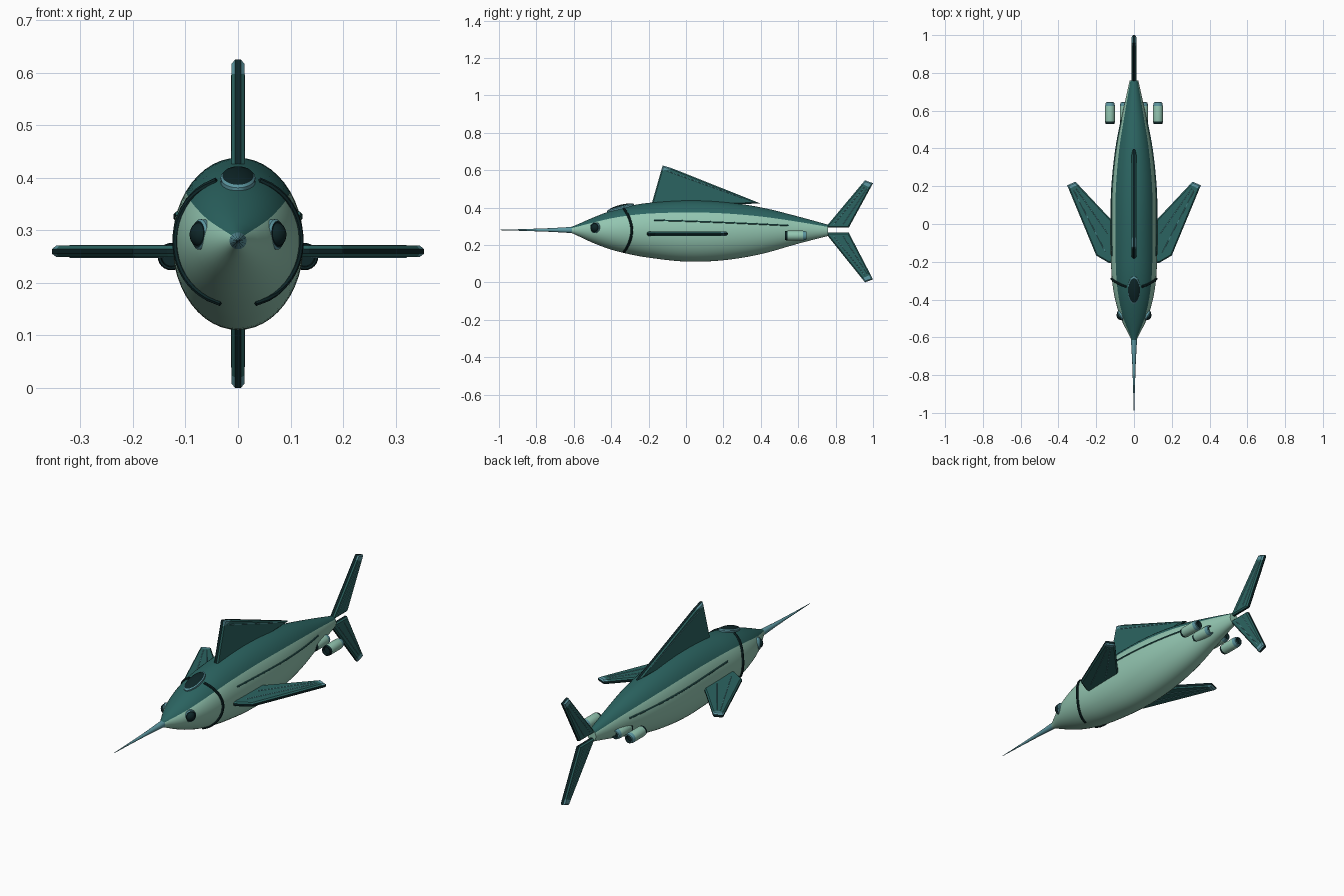
import bpy, bmesh, math
from mathutils import Matrix, Vector

if "Cube" in bpy.data.objects:
    bpy.data.objects.remove(bpy.data.objects["Cube"])


def srgb(h):
    c = [int(h[i:i + 2], 16) / 255 for i in (0, 2, 4)]
    return [x / 12.92 if x < .04045 else ((x + .055) / 1.055) ** 2.4 for x in c] + [1]


MATS = []
for n, h in (("pale_green", "93C6B1"), ("deep_teal", "2B6461"),
             ("steel_blue", "5D98A2"), ("near_black", "0E2628")):
    m = bpy.data.materials.new(n)
    m.diffuse_color = srgb(h)
    m.use_nodes = True
    m.node_tree.nodes["Principled BSDF"].inputs["Base Color"].default_value = m.diffuse_color
    MATS.append(m)
PALE, TEAL, STEEL, BLACK = range(4)


def finish(name, bm, smooth=True):
    bmesh.ops.recalc_face_normals(bm, faces=bm.faces)
    me = bpy.data.meshes.new(name)
    bm.to_mesh(me)
    bm.free()
    ob = bpy.data.objects.new(name, me)
    bpy.context.collection.objects.link(ob)
    for m in MATS:
        me.materials.append(m)
    if smooth:
        bpy.ops.object.select_all(action='DESELECT')
        bpy.context.view_layer.objects.active = ob
        ob.select_set(True)
        bpy.ops.object.shade_smooth_by_angle(angle=math.radians(35))
    return ob


def skin(bm, rings, mat):
    """Join rings of verts; mat(i, j) gives the colour of each face."""
    n = len(rings[0])
    for i in range(len(rings) - 1):
        for j in range(n):
            k = (j + 1) % n
            f = bm.faces.new((rings[i][j], rings[i][k], rings[i + 1][k], rings[i + 1][j]))
            f.material_index = mat(i, j)


def lathe(name, profile, mats, mtx, n=32):
    """Spin (height, radius) points about local z."""
    bm = bmesh.new()
    rings = [[bm.verts.new(mtx @ Vector((max(r, 1e-4) * math.cos(math.tau * j / n),
                                         max(r, 1e-4) * math.sin(math.tau * j / n), h)))
              for j in range(n)] for h, r in profile]
    skin(bm, rings, lambda i, j: mats[i])
    for ring, m in ((rings[0], mats[0]), (rings[-1], mats[-1])):
        bm.faces.new(ring).material_index = m
    return finish(name, bm)


def tube(name, pts, r, mat, n=8):
    bm = bmesh.new()
    rings = []
    for i, p in enumerate(pts):
        d = (pts[min(i + 1, len(pts) - 1)] - pts[max(i - 1, 0)]).normalized()
        a = d.cross(Vector((.9, .1, .3))).normalized()
        b = d.cross(a)
        rings.append([bm.verts.new(p + r * (a * math.cos(math.tau * j / n) + b * math.sin(math.tau * j / n)))
                      for j in range(n)])
    skin(bm, rings, lambda i, j: mat)
    for ring in (rings[0], rings[-1]):
        bm.faces.new(ring).material_index = mat
    return finish(name, bm)


# Hull stations: y, half width, top, bottom
HULL = [(-.615, .014, .296, .264), (-.6, .02, .301, .259), (-.5, .07, .345, .212),
        (-.4, .1, .383, .175), (-.3, .116, .409, .150), (-.2, .122, .425, .132),
        (0, .125, .438, .111), (.2, .12, .43, .118), (.4, .098, .401, .151),
        (.6, .058, .352, .207), (.76, .023, .308, .248)]


def hull(y):
    """Smoothly interpolated half width, top and bottom."""
    i = max(0, min(len(HULL) - 2, sum(s[0] <= y for s in HULL) - 1))
    a, b = HULL[i], HULL[i + 1]
    p, q = HULL[max(i - 1, 0)], HULL[min(i + 2, len(HULL) - 1)]
    h = b[0] - a[0]
    t = (y - a[0]) / h
    out = []
    for k in (1, 2, 3):
        m0 = (b[k] - p[k]) / (b[0] - p[0]) * h
        m1 = (q[k] - a[k]) / (q[0] - a[0]) * h
        out.append((2 * t**3 - 3 * t**2 + 1) * a[k] + (t**3 - 2 * t**2 + t) * m0
                   + (3 * t**2 - 2 * t**3) * b[k] + (t**3 - t**2) * m1)
    return out


def on_hull(y, z, side, lift=0):
    w, top, bot = hull(y)
    s = (z - (top + bot) / 2) / ((top - bot) / 2)
    return Vector((side * (w * math.sqrt(max(0, 1 - s * s)) + lift), y, z))


# Hull, dark along the back
bm = bmesh.new()
N = 48
rings = []
for y in [-.615, -.6] + [-.6 + 1.36 * i / 40 for i in range(1, 41)]:
    w, top, bot = hull(y)
    rings.append([bm.verts.new((w * math.cos(math.tau * j / N), y,
                                (top + bot) / 2 + (top - bot) / 2 * math.sin(math.tau * j / N)))
                  for j in range(N)])
skin(bm, rings, lambda i, j: TEAL if 5 <= j < 19 else PALE)
bm.faces.new(rings[0])
bm.faces.new(rings[-1])
finish("hull", bm)

# Pointed bill
ALONG_Y = Matrix.Rotation(-math.pi / 2, 4, 'X')
lathe("bill", [(-1, .001), (-.86, .005), (-.72, .010), (-.6, .017)], [STEEL] * 3,
      Matrix.Translation((0, 0, .28)) @ ALONG_Y, 16)


def fin(name, pts, to3d, axis, cut, out, rays, t=.012):
    """Bevelled plate with dark rim, steel tip beyond the cut, and thin rays."""
    bm = bmesh.new()
    axis = Vector(axis)
    f = bm.faces.new([bm.verts.new(to3d(*p) - axis * t) for p in pts])
    r = bmesh.ops.extrude_face_region(bm, geom=[f])
    bmesh.ops.translate(bm, vec=axis * 2 * t, verts=[v for v in r["geom"] if isinstance(v, bmesh.types.BMVert)])
    bm.normal_update()
    rim = [e for e in bm.edges if abs((e.verts[0].co - e.verts[1].co).dot(axis)) < 1e-5]
    bmesh.ops.bevel(bm, geom=rim, offset=.0065, segments=1, affect='EDGES')
    origin = to3d(0, 0)
    no = (to3d(*out) - origin).normalized()
    co = to3d(*cut)
    bmesh.ops.bisect_plane(bm, geom=bm.verts[:] + bm.edges[:] + bm.faces[:], plane_co=co, plane_no=no)
    bmesh.ops.recalc_face_normals(bm, faces=bm.faces)
    for f in bm.faces:
        beyond = (f.calc_center_median() - co).dot(no) > 0
        edge = abs(f.normal.dot(axis)) < .2
        f.material_index = BLACK if edge else STEEL if beyond else TEAL
    finish(name, bm, False)
    for i, (a, b) in enumerate(rays):
        for s in (-1, 1):
            tube(f"{name}_ray_{i}", [to3d(*a) + axis * s * t, to3d(*b) + axis * s * t], .0015, STEEL, 6)


def upright(u, v):
    return Vector((0, u, v))


# Dorsal fin and forked tail
fin("dorsal_fin", [(-.185, .415), (-.125, .625), (-.08, .612), (.398, .422), (.2, .415)], upright,
    (1, 0, 0), (-.1, .602), (-.15, 1), [((-.1, .595), (.3, .452))])
fin("tail_upper", [(.745, .292), (.757, .307), (.957, .546), (1, .53), (.87, .292)], upright,
    (1, 0, 0), (.966, .515), (.45, 1), [((.79, .31), (.955, .51)), ((.84, .31), (.97, .505))])
fin("tail_lower", [(.745, .266), (.757, .249), (.957, 0), (1, .016), (.87, .266)], upright,
    (1, 0, 0), (.966, .032), (.45, -1), [((.79, .247), (.955, .04)), ((.84, .247), (.97, .045))])

for side, label in ((-1, "left"), (1, "right")):
    # Swept side fin
    fin(f"side_fin_{label}", [(.09, -.215), (.135, -.205), (.2, -.167), (.354, .205), (.31, .224), (.09, -.01)],
        lambda u, v: Vector((side * u, v, .26)), (0, 0, 1), (.325, .195), (.45, 1),
        [((.15, -.15), (.32, .18)), ((.14, -.05), (.305, .185))], .011)

    # Eye in a steel socket
    turn = Vector((side * .85, -.5, .06)).to_track_quat('Z', 'Y').to_matrix().to_4x4()
    lathe(f"eye_{label}", [(-.02, .029), (.005, .029), (.009, .025), (.009, .022), (.016, .018), (.021, .01), (.023, 0)],
          [STEEL, STEEL, BLACK, BLACK, BLACK, BLACK],
          Matrix.Translation((side * .069, -.485, .292)) @ turn)

    # Gill stripe and lateral line
    gill = []
    for i in range(25):
        s = -1 + i / 12
        gill.append(on_hull(-.29 - .042 * s * s, .278 + .116 * s, side, .001))
    tube(f"gill_{label}", gill, .007, BLACK)
    line = [on_hull(-.17 + .72 * i / 30, .332 - .028 * (i / 30) ** 1.3, side, .001) for i in range(31)]
    tube(f"lateral_line_{label}", line, .004, TEAL)

    # Twin thruster pods
    for x, place in ((.049, "inner"), (.127, "outer")):
        lathe(f"thruster_{place}_{label}",
              [(.012, 0), (.012, .018), (0, .02), (0, .024), (.012, .026), (.095, .026),
               (.113, .022), (.115, .017), (.1, .015), (.1, 0)],
              [BLACK, BLACK, BLACK, BLACK, PALE, STEEL, STEEL, BLACK, BLACK],
              Matrix.Translation((side * x, .53, .25)) @ ALONG_Y, 24)

# Canopy on the brow
lathe("canopy", [(-.02, 1), (.003, 1), (.007, .9), (.008, .86), (.013, .6), (.016, .3), (.017, 0)],
      [STEEL, STEEL, BLACK, BLACK, BLACK, BLACK],
      Matrix.Translation((0, -.35, hull(-.35)[1])) @ Matrix.Rotation(math.radians(15), 4, 'X')
      @ Matrix.Diagonal((.033, .075, 1, 1)))
